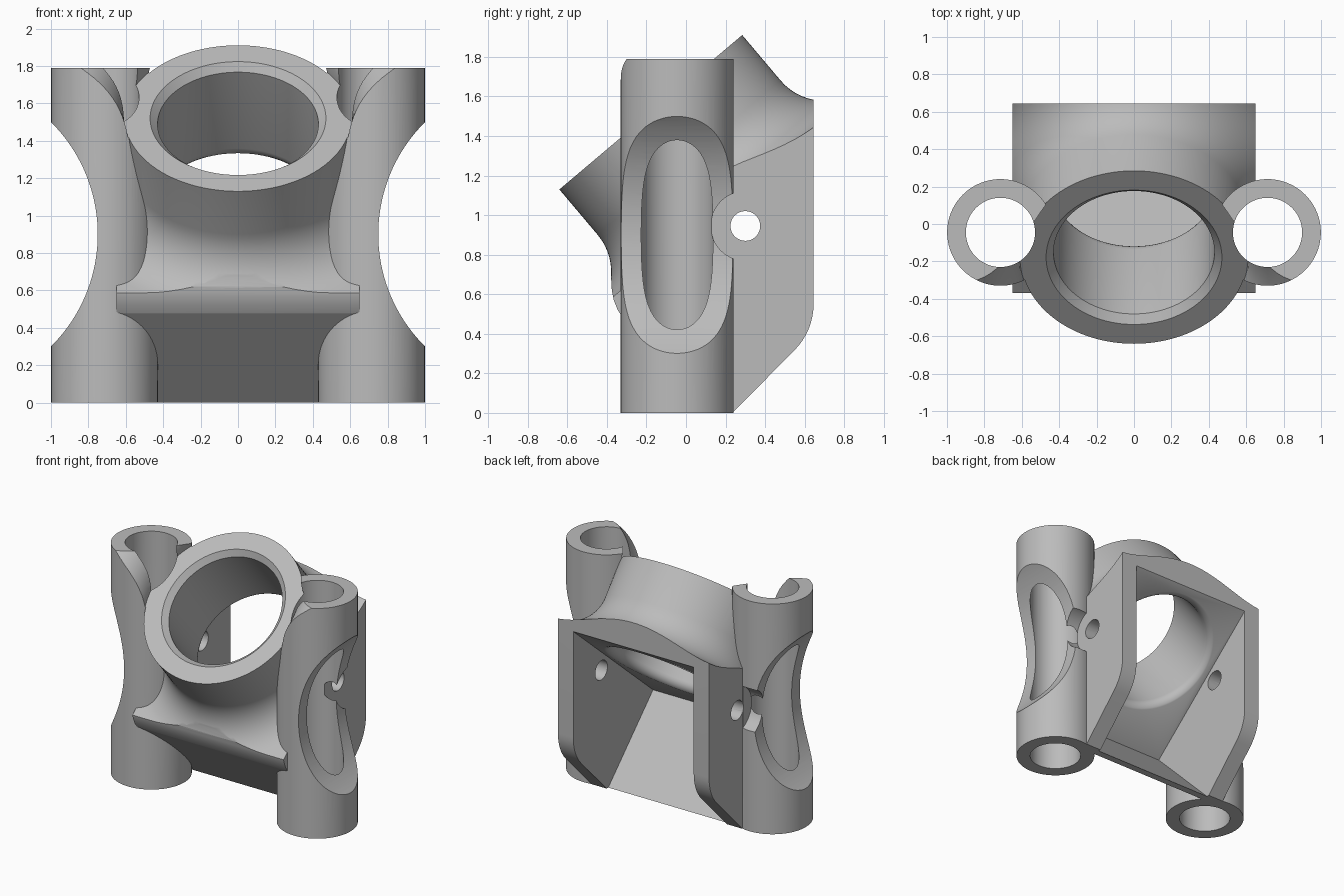
import bpy, bmesh
from math import sin, cos, pi, atan2
from mathutils import Matrix, Vector

if "Cube" in bpy.data.objects:
    bpy.data.objects.remove(bpy.data.objects["Cube"], do_unlink=True)

SEG = 96
TUBE_X, TUBE_Y, TUBE_TOP = 0.714, -0.045, 1.79
# frame of the slanted ring: local z runs down and back from the rim centre
RING = Matrix.Translation((0, -0.178, 1.52)) @ Matrix.Rotation(atan2(-0.645, -0.764), 4, 'X')
ALONG_X = Matrix.Rotation(pi / 2, 4, 'Y')
ALONG_Y = Matrix.Rotation(-pi / 2, 4, 'X')


def finish(name, bm):
    bmesh.ops.recalc_face_normals(bm, faces=bm.faces)
    mesh = bpy.data.meshes.new(name)
    bm.to_mesh(mesh)
    bm.free()
    obj = bpy.data.objects.new(name, mesh)
    bpy.context.collection.objects.link(obj)
    return obj


def revolve(name, profile, matrix, seg=SEG):
    """Closed solid of revolution from (radius, height) points."""
    bm = bmesh.new()
    rings = [[bm.verts.new(matrix @ Vector((r * cos(2 * pi * i / seg), r * sin(2 * pi * i / seg), t)))
              for i in range(seg)] for r, t in profile]
    for a, b in zip(rings, rings[1:]):
        for i in range(seg):
            j = (i + 1) % seg
            bm.faces.new((a[i], a[j], b[j], b[i]))
    bm.faces.new(rings[0])
    bm.faces.new(rings[-1])
    return finish(name, bm)


def prism(name, outline, half):
    """Side outline (y, z) extruded across x."""
    bm = bmesh.new()
    face = bm.faces.new([bm.verts.new((-half, y, z)) for y, z in outline])
    new = bmesh.ops.extrude_face_region(bm, geom=[face])["geom"]
    bmesh.ops.translate(bm, vec=(2 * half, 0, 0), verts=[v for v in new if isinstance(v, bmesh.types.BMVert)])
    return finish(name, bm)


def combine(target, tool, operation):
    mod = target.modifiers.new(operation.lower(), 'BOOLEAN')
    mod.operation, mod.object, mod.solver = operation, tool, 'EXACT'
    bpy.context.view_layer.objects.active = target
    bpy.ops.object.modifier_apply(modifier=mod.name)
    bpy.data.objects.remove(tool, do_unlink=True)


def arc(cx, cy, rx, ry, a0, a1, n=14):
    return [(cx + rx * cos(a0 + (a1 - a0) * i / n), cy + ry * sin(a0 + (a1 - a0) * i / n)) for i in range(n + 1)]


# housing: side outline trimmed by a ring that flares into a flange
outline = [(0.16, 0), (0.235, 0)]
outline += arc(0.315, 0.55, 0.33, 0.33, -pi / 4, 0, 8)
outline += [(0.645, 2.3), (-1.1, 2.3), (-1.1, 1.3), (-0.46, 0.84), (-0.39, 0.74)]
outline += [(-0.378, 0.67), (-0.375, 0.62), (-0.365, 0.57), (-0.345, 0.52), (-0.32, 0.48)]
housing = prism("bracket_housing", outline, 0.65)
flare = [(0.605, -0.4)] + arc(0.895, 0.3, 0.29, 0.29, pi, pi / 2) + [(1.9, 0.59), (1.9, 2.3)]
combine(housing, revolve("ring_flare", flare, RING, 128), 'INTERSECT')

# upright tubes with a waisted outer side and room for the screw heads
for side in (-1, 1):
    place = Matrix.Translation((side * TUBE_X, TUBE_Y, 0))
    tube = revolve("upright_tube", [(0.285, 0), (0.285, TUBE_TOP)], place)
    waist = Matrix.Translation((side * 1.595, 0, 0.9)) @ ALONG_Y
    combine(tube, revolve("waist_cut", [(0.845, -1), (0.845, 1)], waist, 160), 'DIFFERENCE')
    head = Matrix.Translation((side * 0.902, 0.3, 0.945)) @ ALONG_X
    combine(tube, revolve("screw_head_cut", [(0.175, -0.25), (0.175, 0.25)], head, 64), 'DIFFERENCE')
    combine(housing, tube, 'UNION')

# rounded clearance above the ring rim
clearance = [(2, -1.5), (2, -0.29)] + arc(0.9, 0, 0.29, 0.29, -pi / 2, -pi) 
combine(housing, revolve("rim_clearance", clearance, RING, 128), 'DIFFERENCE')

# open chamber between the side plates
chamber = [(0.3, -0.085), (-0.335, 0.55), (1.152, 1.805), (1.152, -0.085)]
combine(housing, prism("chamber_cut", chamber, 0.518), 'DIFFERENCE')

# ring bore with chamfered rim and rounded inner lip
bore = [(0.51, -0.04), (0.43, 0.04)] + arc(0.5, 0.575, 0.07, 0.07, pi, pi / 2, 6) + [(0.5, 0.7)]
combine(housing, revolve("ring_bore", bore, RING, 128), 'DIFFERENCE')

# tube bores and the cross hole through both plates
for side in (-1, 1):
    place = Matrix.Translation((side * TUBE_X, TUBE_Y, 0))
    combine(housing, revolve("tube_bore", [(0.185, -0.2), (0.185, 2.2)], place), 'DIFFERENCE')
hole = Matrix.Translation((0, 0.3, 0.945)) @ ALONG_X
combine(housing, revolve("cross_hole", [(0.075, -1.2), (0.075, 1.2)], hole, 48), 'DIFFERENCE')

# single grey finish
grey = bpy.data.materials.new("light_grey")
grey.use_nodes = True
colour = (0.5, 0.5, 0.5, 1)
grey.diffuse_color = colour
grey.node_tree.nodes["Principled BSDF"].inputs["Base Color"].default_value = colour
housing.data.materials.clear()
housing.data.materials.append(grey)

bpy.ops.object.select_all(action='DESELECT')
housing.select_set(True)
bpy.context.view_layer.objects.active = housing
bpy.ops.object.shade_smooth_by_angle(angle=pi / 6)
